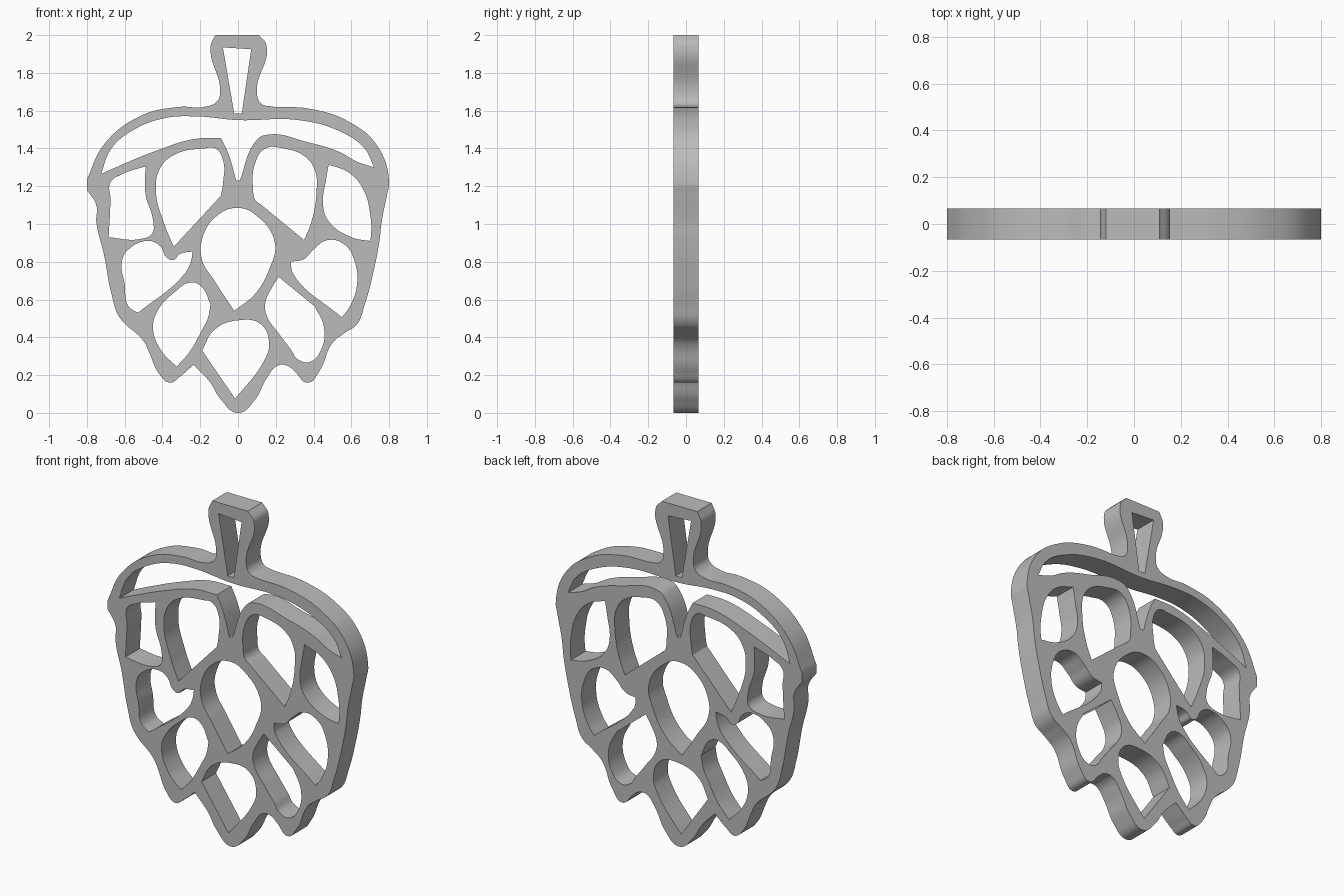
import bpy
import math

# Remove the default cube only
cube = bpy.data.objects.get("Cube")
if cube:
    bpy.data.objects.remove(cube, do_unlink=True)

HALF_DEPTH = 0.067
UNIT = 0.01  # profile points are given in hundredths


def soft(x, z):
    """Profile point the curve passes through smoothly."""
    return x, z, 'AUTO'


def corner(x, z):
    """Profile point with a hard corner."""
    return x, z, 'VECTOR'


def add_loop(curve, points):
    """Add one closed bezier loop to the filled curve."""
    spline = curve.splines.new('BEZIER')
    spline.bezier_points.add(len(points) - 1)
    spline.use_cyclic_u = True
    spline.resolution_u = 10
    for bezier_point, (x, z, handle) in zip(spline.bezier_points, points):
        bezier_point.co = (x * UNIT, z * UNIT, 0)
        bezier_point.handle_left_type = handle
        bezier_point.handle_right_type = handle


# Outer silhouette, clockwise from the stem
stem_outline = [
    soft(-9.5, 170), soft(-14.5, 194), corner(-12, 200), corner(11, 200),
    soft(15, 195), soft(10, 170), soft(12, 164),
]
right_outline = [
    corner(19, 162), soft(38, 161), soft(59, 154), soft(74, 141), soft(80, 122),
    soft(79, 116), soft(76, 101), soft(75, 92), soft(72, 76), soft(67, 57),
    soft(63, 47), soft(56, 42), soft(50, 37), soft(43, 22), soft(37, 16),
    soft(30, 22), soft(26, 25), soft(21, 25), soft(15, 18), soft(9, 7),
]
left_outline = [
    soft(0, 0), soft(-9, 7), soft(-15, 16.5), corner(-23.5, 25.5), soft(-31, 19),
    soft(-36, 16), soft(-42, 21), soft(-47, 32), soft(-50, 38), soft(-63, 51),
    soft(-67, 63), soft(-71, 84), soft(-75, 101), soft(-75, 110),
    corner(-80, 118), corner(-80, 123.5), soft(-71, 142), soft(-52, 157),
    soft(-31, 162), soft(-18, 162), soft(-11, 165),
]

# Openings in the stem and cap; the cap slot dips into a notch at the middle
stem_hole = [corner(-8, 193.5), corner(7, 192.5), corner(2, 158.5), corner(-2, 158.5)]
cap_slot_top = [
    corner(-72.5, 126.5), soft(-67, 140), soft(-55, 150), soft(-39, 156),
    soft(-23, 157), soft(0, 155), soft(32, 155), soft(54, 149), soft(67, 140),
]
cap_slot_bottom = [
    corner(72, 130), soft(63, 133), soft(54, 138), soft(38, 143), soft(14, 147),
    soft(9.5, 144), corner(1, 123), corner(-1, 123), soft(-5, 137),
    corner(-9, 145.5), soft(-23, 145), soft(-44, 138.5), soft(-60, 132),
]

# Scale-shaped openings, top row to bottom
upper_left_hole = [
    soft(-12, 140), soft(-8, 134), soft(-8, 121), corner(-9, 115), corner(-34, 88),
    soft(-39, 100), soft(-43.5, 118), soft(-41, 130), soft(-33, 137), soft(-18, 140),
]
upper_right_hole = [
    soft(9, 113), soft(8, 118), soft(9, 132), soft(14.5, 140), soft(24, 140),
    soft(35, 136), soft(40.5, 129), soft(41.5, 116), soft(38.5, 100),
    corner(35, 91.5), corner(12.5, 110),
]
outer_left_hole = [
    corner(-49, 130.5), soft(-49, 116), soft(-45, 102), soft(-45.5, 95),
    soft(-52, 92), corner(-68.5, 93), soft(-67.5, 113), soft(-67.5, 122),
    soft(-61, 126.5),
]
outer_right_hole = [
    corner(48, 131.5), soft(59, 127), soft(66.5, 118), soft(70, 105), soft(70.5, 95),
    corner(70, 91), soft(60, 93), soft(48, 101.5), soft(45, 110), soft(46.5, 123),
]
centre_hole = [
    soft(0, 108.5), soft(9, 105), soft(19.5, 90), soft(16.5, 76), soft(9, 63),
    corner(-2, 54), soft(-12.5, 70), soft(-19, 81), soft(-19, 92), soft(-11, 104.5),
]
middle_left_hole = [
    soft(-61.5, 80), soft(-58, 86.5), soft(-47, 91), soft(-41, 88), soft(-38, 82.5),
    soft(-34, 81), soft(-31, 84), corner(-24, 85.5), soft(-25, 80), soft(-28, 74),
    corner(-53, 53), soft(-58, 56.5), soft(-60, 68),
]
middle_right_hole = [
    corner(28, 80), soft(35, 81.5), soft(40, 86.5), soft(47.5, 91.5), soft(56.5, 89),
    soft(61.5, 81), soft(63, 68), soft(59, 56), corner(55, 50.5), soft(29, 74),
]
lower_left_hole = [
    soft(-25.5, 69), soft(-20, 67.5), corner(-14.5, 57.5), soft(-16, 50),
    soft(-19, 44), soft(-25.5, 32.5), corner(-32.5, 24.5), soft(-41, 33.5),
    soft(-45, 45.5), soft(-42, 55), soft(-33.5, 64),
]
lower_right_hole = [
    corner(21.5, 72), corner(40.5, 56.5), soft(45.5, 45.5), soft(44, 33.5),
    soft(38, 27), soft(31.5, 28.5), soft(28, 33.5), soft(22, 41.5), soft(15, 52),
    soft(14.5, 58.5), soft(17.5, 65.5),
]
bottom_hole = [
    soft(0, 49), soft(12, 47), soft(16.5, 36.5), soft(14, 28), corner(-1.5, 7.5),
    corner(-19, 33), soft(-12.5, 44),
]

# Filled, extruded curve: the outline with every opening cut through it
profile = bpy.data.curves.new("acorn_plate", 'CURVE')
profile.dimensions = '2D'
profile.fill_mode = 'BOTH'
profile.extrude = HALF_DEPTH
for loop in (
    stem_outline + right_outline + left_outline,
    stem_hole, cap_slot_top + cap_slot_bottom,
    upper_left_hole, upper_right_hole, outer_left_hole, outer_right_hole,
    centre_hole, middle_left_hole, middle_right_hole,
    lower_left_hole, lower_right_hole, bottom_hole,
):
    add_loop(profile, loop)

plate = bpy.data.objects.new("acorn_plate", profile)
bpy.context.scene.collection.objects.link(plate)
plate.rotation_euler.x = math.pi / 2

# Turn into a welded mesh, standing upright
bpy.ops.object.select_all(action='DESELECT')
plate.select_set(True)
bpy.context.view_layer.objects.active = plate
bpy.ops.object.convert(target='MESH')
bpy.ops.object.transform_apply(location=False, rotation=True, scale=False)
bpy.ops.object.mode_set(mode='EDIT')
bpy.ops.mesh.select_all(action='SELECT')
bpy.ops.mesh.remove_doubles(threshold=0.0001)
bpy.ops.mesh.normals_make_consistent(inside=False)
bpy.ops.object.mode_set(mode='OBJECT')
bpy.ops.object.shade_smooth_by_angle(angle=math.radians(30))

# Plain grey material
grey = bpy.data.materials.new("grey")
grey.use_nodes = True
colour = (0.5, 0.5, 0.5, 1)
grey.diffuse_color = colour
grey.node_tree.nodes["Principled BSDF"].inputs["Base Color"].default_value = colour
plate.data.materials.clear()
plate.data.materials.append(grey)
